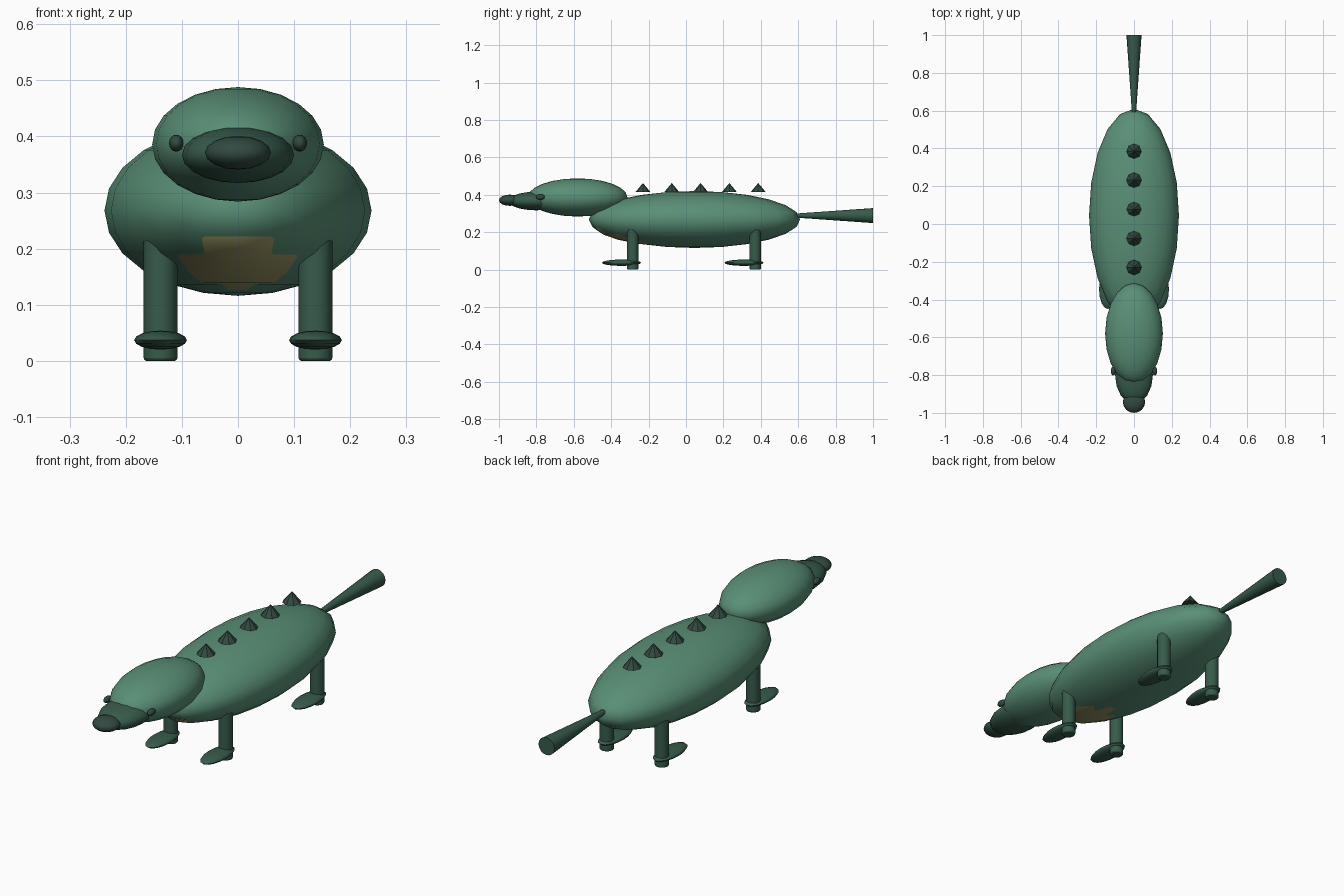
import bpy
import math

if "Cube" in bpy.data.objects:
    bpy.data.objects.remove(bpy.data.objects["Cube"])


def make_material(name, rgb):
    mat = bpy.data.materials.new(name)
    mat.diffuse_color = (*rgb, 1)
    mat.use_nodes = True
    mat.node_tree.nodes["Principled BSDF"].inputs["Base Color"].default_value = mat.diffuse_color
    return mat


GREEN = make_material("mid green", (0.10, 0.275, 0.18))
DARK = make_material("dark green", (0.038, 0.105, 0.07))
CHARCOAL = make_material("charcoal green", (0.032, 0.068, 0.052))
TAN = make_material("olive tan", (0.33, 0.31, 0.13))


def finish(name, mat, angle=40):
    obj = bpy.context.object
    obj.name = name
    obj.data.materials.append(mat)
    bpy.ops.object.shade_smooth_by_angle(angle=math.radians(angle))
    return obj


def ellipsoid(name, centre, radii, mat, segments=20, rings=12):
    bpy.ops.mesh.primitive_uv_sphere_add(segments=segments, ring_count=rings,
                                         radius=1, location=centre)
    bpy.context.object.scale = radii
    bpy.ops.object.transform_apply(location=False, rotation=False, scale=True)
    return finish(name, mat, 60)


# Body, with the belly just breaking through the lower front
ellipsoid("body", (0, 0.045, 0.268), (0.238, 0.565, 0.152), GREEN)
ellipsoid("belly", (0, -0.024, 0.251), (0.202, 0.48, 0.129), TAN)

# Head, snout and nose
ellipsoid("head", (0, -0.58, 0.386), (0.153, 0.267, 0.102), GREEN)
ellipsoid("snout", (0, -0.80, 0.367), (0.10, 0.15, 0.05), DARK, 16, 10)
ellipsoid("nose", (0, -0.942, 0.371), (0.059, 0.058, 0.03), CHARCOAL, 16, 8)

for side, label in ((-1, "left"), (1, "right")):
    # Eyes
    ellipsoid(f"{label}_eye", (side * 0.11, -0.778, 0.388),
              (0.013, 0.024, 0.015), CHARCOAL, 12, 8)

    # Legs and flat forward-pointing feet
    for y, end in ((-0.285, "front"), (0.37, "back")):
        bpy.ops.mesh.primitive_cylinder_add(vertices=16, radius=0.03, depth=0.25,
                                            location=(side * 0.138, y, 0.125))
        leg = finish(f"{end}_{label}_leg", DARK)
        bevel = leg.modifiers.new("rounded rim", 'BEVEL')
        bevel.width = 0.005
        bevel.segments = 2
        bevel.limit_method = 'ANGLE'
        ellipsoid(f"{end}_{label}_foot", (side * 0.138, y - 0.06, 0.037),
                  (0.047, 0.105, 0.017), DARK, 16, 8)

# Tail widening towards its flat end
bpy.ops.mesh.primitive_cone_add(vertices=16, radius1=0.009, radius2=0.04, depth=0.44,
                                location=(0, 0.78, 0.289),
                                rotation=(-math.pi / 2, 0, 0))
finish("tail", DARK)

# Row of spikes along the back
for i in range(5):
    bpy.ops.mesh.primitive_cone_add(vertices=8, radius1=0.04, radius2=0, depth=0.048,
                                    location=(0, -0.23 + i * 0.154, 0.439))
    finish(f"back_spike_{i + 1}", CHARCOAL, 20)
